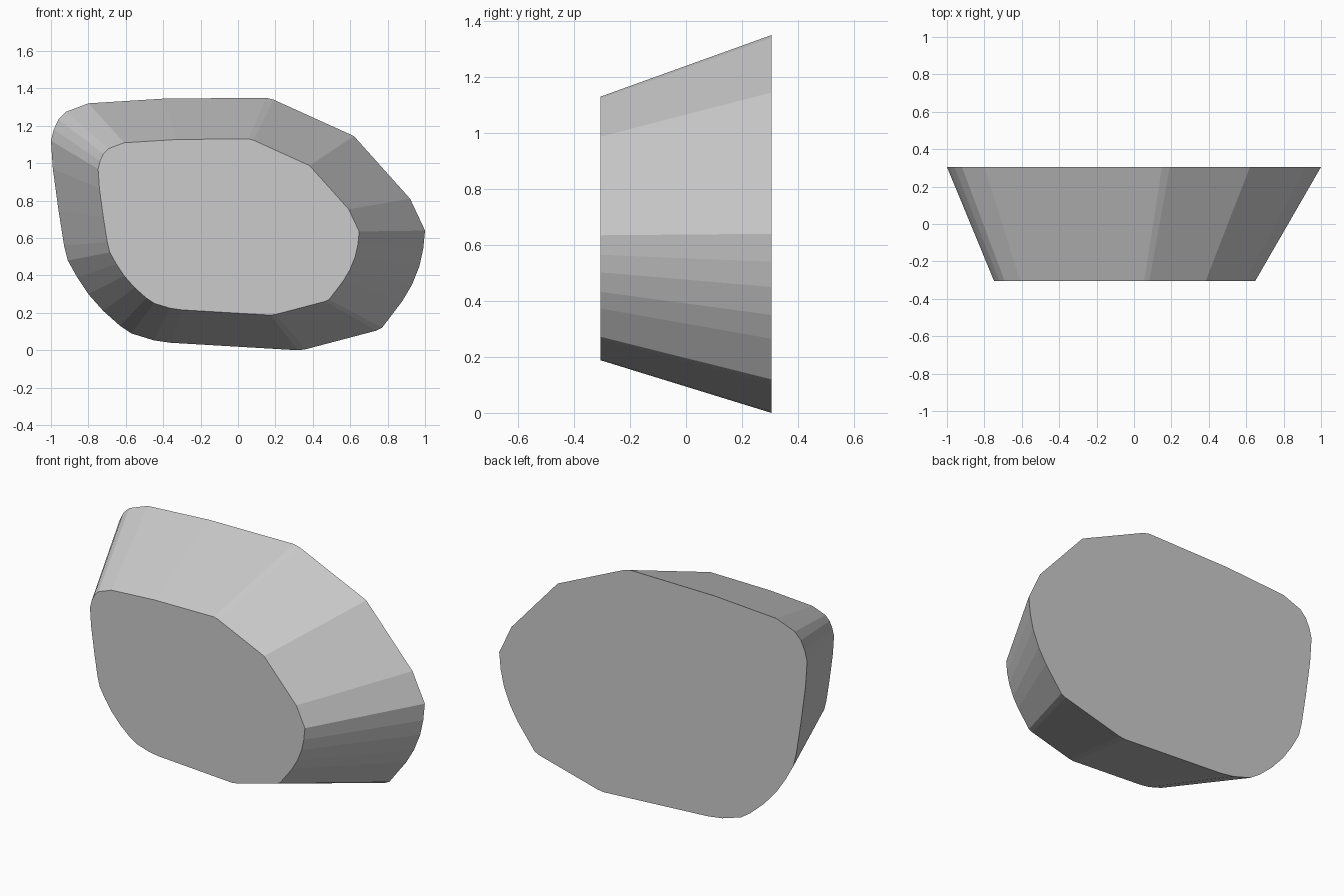
import bpy, bmesh

if "Cube" in bpy.data.objects:
    bpy.data.objects.remove(bpy.data.objects["Cube"])

# Back outline as (x, z), clockwise from the upper left
OUTLINE = [
    (-0.80, 1.32), (-0.40, 1.345), (0.15, 1.35), (0.19, 1.34), (0.62, 1.145),
    (0.92, 0.81), (1.00, 0.64), (0.99, 0.54), (0.97, 0.45), (0.93, 0.35),
    (0.88, 0.265), (0.77, 0.12), (0.74, 0.105), (0.36, 0.005), (0.32, 0.0),
    (-0.36, 0.04), (-0.45, 0.053), (-0.57, 0.09), (-0.63, 0.13), (-0.72, 0.21),
    (-0.80, 0.30), (-0.86, 0.39), (-0.91, 0.48), (-0.93, 0.56), (-0.96, 0.75),
    (-0.99, 0.97), (-1.00, 1.12), (-0.985, 1.18), (-0.96, 1.235),
    (-0.92, 1.275),
]
HALF_DEPTH = 0.305
SCALE = 0.698          # front outline is the back one shrunk and shifted
SHIFT_X, SHIFT_Z = -0.05, 0.188

stone = bpy.data.materials.new("light grey")
stone.diffuse_color = (0.6, 0.6, 0.6, 1)
stone.use_nodes = True
stone.node_tree.nodes["Principled BSDF"].inputs["Base Color"].default_value = stone.diffuse_color

# Tapered faceted block: two outlines, bridged by flat side faces
bm = bmesh.new()
back = [bm.verts.new((x, HALF_DEPTH, z)) for x, z in OUTLINE]
front = [bm.verts.new((x * SCALE + SHIFT_X, -HALF_DEPTH, z * SCALE + SHIFT_Z))
         for x, z in OUTLINE]
bm.faces.new(back)
bm.faces.new(front)
n = len(OUTLINE)
for i in range(n):
    j = (i + 1) % n
    bm.faces.new((back[i], back[j], front[j], front[i]))
bmesh.ops.recalc_face_normals(bm, faces=bm.faces)

mesh = bpy.data.meshes.new("tapered_block")
bm.to_mesh(mesh)
bm.free()
mesh.materials.append(stone)
block = bpy.data.objects.new("tapered_block", mesh)
bpy.context.collection.objects.link(block)
